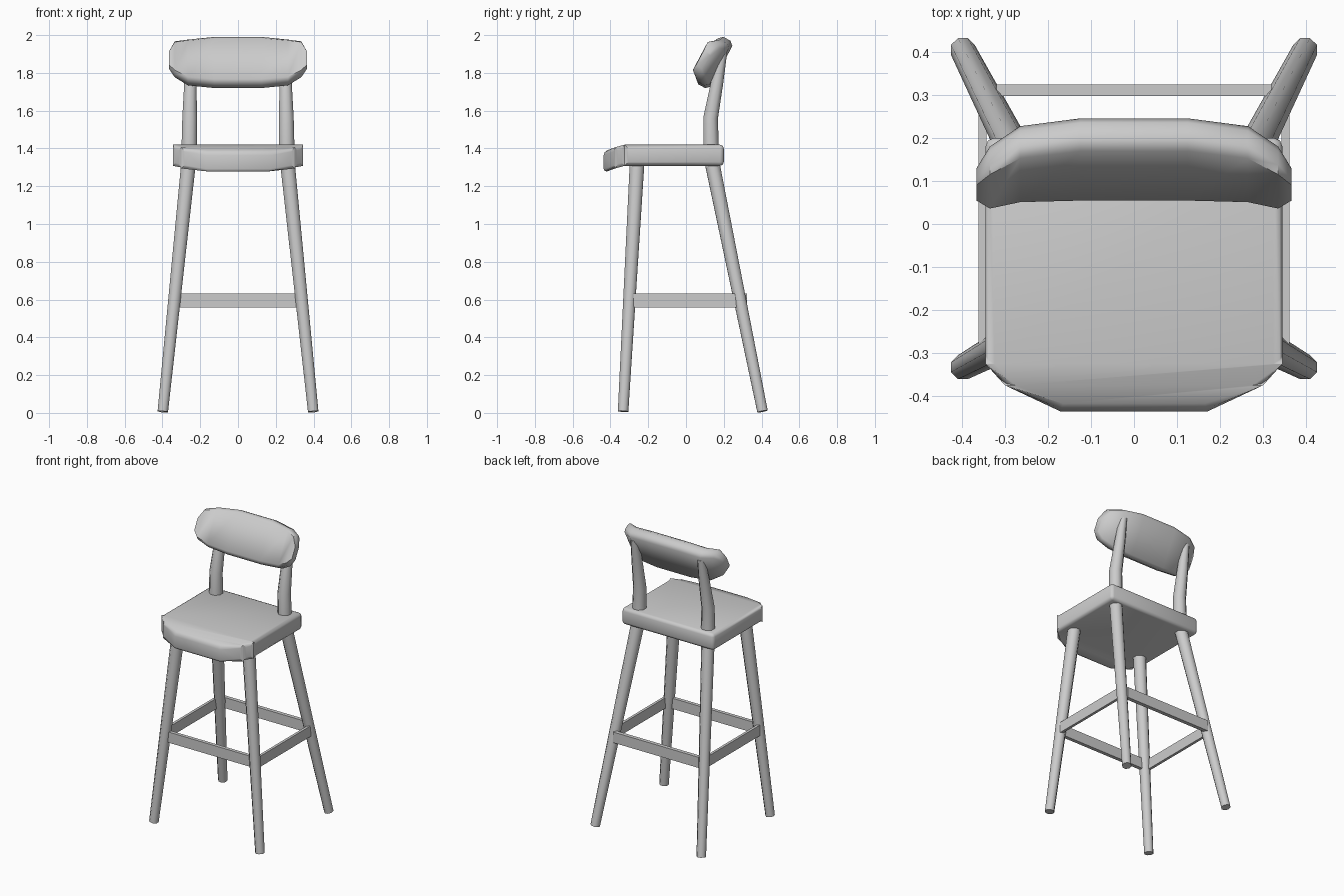
import bpy, bmesh, math
from mathutils import Vector

cube = bpy.data.objects.get("Cube")
if cube:
    bpy.data.objects.remove(cube, do_unlink=True)

grey = bpy.data.materials.new("plain grey")
grey.use_nodes = True
colour = (0.6, 0.6, 0.6, 1)
grey.diffuse_color = colour
grey.node_tree.nodes["Principled BSDF"].inputs["Base Color"].default_value = colour


def finish(name, bm, angle=40, bevel=0, segments=2):
    """Turn a bmesh into a shaded object, with optional rounded edges."""
    bmesh.ops.recalc_face_normals(bm, faces=bm.faces)
    mesh = bpy.data.meshes.new(name)
    bm.to_mesh(mesh)
    bm.free()
    mesh.materials.append(grey)
    obj = bpy.data.objects.new(name, mesh)
    bpy.context.collection.objects.link(obj)
    bpy.ops.object.select_all(action="DESELECT")
    obj.select_set(True)
    bpy.context.view_layer.objects.active = obj
    if bevel:
        mod = obj.modifiers.new("rounded edges", "BEVEL")
        mod.width, mod.segments = bevel, segments
        mod.limit_method, mod.angle_limit = "ANGLE", math.radians(50)
        bpy.ops.object.modifier_apply(modifier=mod.name)
    bpy.ops.object.shade_smooth_by_angle(angle=math.radians(angle))
    return obj


def loft(name, rings, angle=40):
    """Skin a list of equal-length point rings and cap both ends."""
    bm = bmesh.new()
    loops = [[bm.verts.new(p) for p in ring] for ring in rings]
    n = len(loops[0])
    for a, b in zip(loops, loops[1:]):
        for i in range(n):
            j = (i + 1) % n
            bm.faces.new((a[i], a[j], b[j], b[i]))
    bm.faces.new(loops[0])
    bm.faces.new(loops[-1])
    return finish(name, bm, angle)


def rod(name, path, sides=8):
    """Tapered round rod through (point, radius) pairs."""
    points = [Vector(p) for p, r in path]
    rings = []
    for i, (p, r) in enumerate(path):
        axis = (points[min(i + 1, len(path) - 1)] - points[max(i - 1, 0)]).normalized()
        u = Vector((0, 1, 0)).cross(axis).normalized()
        v = axis.cross(u)
        turns = [2 * math.pi * (k + 0.5) / sides for k in range(sides)]
        rings.append([points[i] + r * (u * math.cos(t) + v * math.sin(t)) for t in turns])
    return loft(name, rings, 50)


def bar(name, centre, size):
    bm = bmesh.new()
    bmesh.ops.create_cube(bm, size=1)
    bmesh.ops.scale(bm, vec=size, verts=bm.verts)
    bmesh.ops.translate(bm, vec=centre, verts=bm.verts)
    return finish(name, bm, 30)


# Legs and back posts, mirrored left and right
for side, s in (("left", 1), ("right", -1)):
    rod(f"front_leg_{side}", [((s * 0.398, -0.333, 0.008), 0.03),
                              ((s * 0.26, -0.258, 1.34), 0.042)])
    rod(f"rear_leg_{side}", [((s * 0.398, 0.405, 0.008), 0.03),
                             ((s * 0.26, 0.135, 1.34), 0.042)])
    rod(f"back_post_{side}", [((s * 0.258, 0.133, 1.38), 0.045),
                              ((s * 0.256, 0.130, 1.56), 0.042),
                              ((s * 0.252, 0.165, 1.75), 0.035),
                              ((s * 0.25, 0.195, 1.91), 0.025)])
    bar(f"side_rail_{side}", (s * 0.352, -0.005, 0.595), (0.018, 0.56, 0.072))

# Front and back rails
bar("front_rail", (0, -0.30, 0.595), (0.64, 0.024, 0.072))
bar("back_rail", (0, 0.311, 0.595), (0.64, 0.026, 0.072))

# Seat: extruded outline whose front lip curves down
half = [(0.345, 0.2), (0.345, -0.325), (0.30, -0.375), (0.17, -0.436)]
outline = half + [(-x, y) for x, y in reversed(half)]
bm = bmesh.new()
base = bm.faces.new([bm.verts.new((x, y, 1.308)) for x, y in outline])
top = bmesh.ops.extrude_face_region(bm, geom=[base])["geom"]
bmesh.ops.translate(bm, vec=(0, 0, 0.112), verts=[g for g in top if isinstance(g, bmesh.types.BMVert)])
for y in (-0.325, -0.375):
    bmesh.ops.bisect_plane(bm, geom=bm.verts[:] + bm.edges[:] + bm.faces[:],
                           plane_co=(0, y, 0), plane_no=(0, 1, 0))
for v in bm.verts:
    v.co.z -= 0.036 * min(1, max(0, (-0.325 - v.co.y) / 0.11)) ** 1.2
finish("seat", bm, 50, 0.02)

# Backrest: tilted rounded slab, curving forward towards its ends
tilt = math.radians(28)
up = Vector((0, math.sin(tilt), math.cos(tilt)))
back = Vector((0, math.cos(tilt), -math.sin(tilt)))
corners = [(1, 0.45), (0.86, 0.92), (-0.86, 0.92), (-1, 0.45),
           (-1, -0.45), (-0.86, -0.92), (0.86, -0.92), (1, -0.45)]
# x, centre y, centre z, half height, half thickness
stations = [(0.125, 0.15, 1.855, 0.142, 0.047), (0.265, 0.139, 1.855, 0.126, 0.046),
            (0.335, 0.108, 1.872, 0.098, 0.040), (0.366, 0.092, 1.868, 0.045, 0.024)]
stations = [(-x, *rest) for x, *rest in reversed(stations)] + stations
loft("backrest", [[Vector((x, y, z)) + up * h * a + back * t * b for a, b in corners]
                  for x, y, z, h, t in stations], 50)
